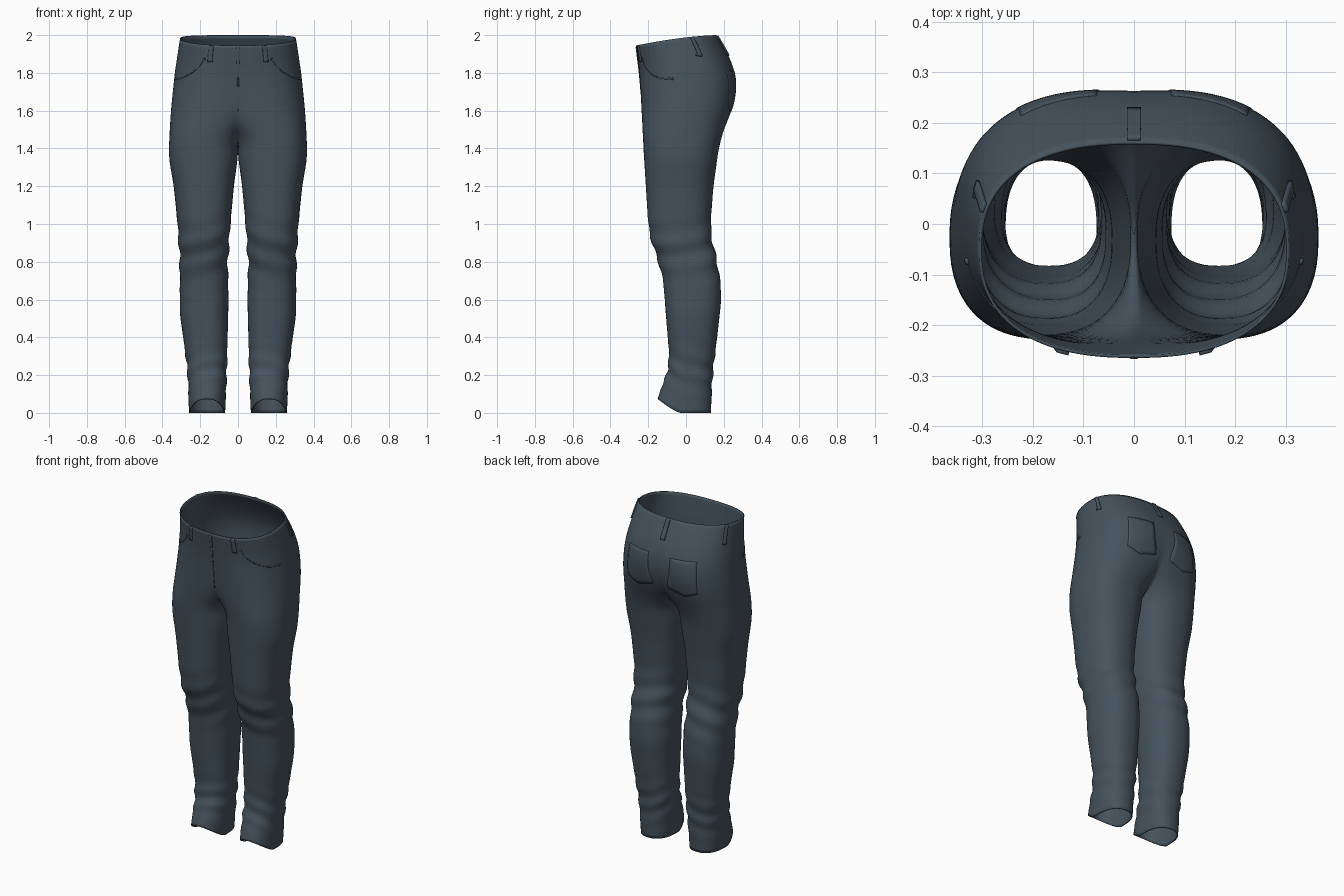
import bpy, bmesh, math
from mathutils import Vector

if "Cube" in bpy.data.objects:
    bpy.data.objects.remove(bpy.data.objects["Cube"], do_unlink=True)

denim = bpy.data.materials.new("slate_denim")
denim.use_nodes = True
colour = (0.06, 0.086, 0.11, 1)
denim.diffuse_color = colour
bsdf = denim.node_tree.nodes["Principled BSDF"]
bsdf.inputs["Base Color"].default_value = colour
bsdf.inputs["Roughness"].default_value = 0.9

# Silhouette profiles as (height, value)
OUTER = [(0, .26), (.2, .265), (.4, .29), (.52, .308), (.8, .308), (1, .32),
         (1.2, .34), (1.35, .366), (1.45, .364), (1.6, .355), (1.8, .335), (2, .307)]
INNER = [(0, .068), (.2, .06), (.6, .05), (.8, .055), (1, .04), (1.2, .022), (1.36, 0), (2, 0)]
FRONT = [(0, -.15), (.1, -.13), (.2, -.1), (.3, -.088), (.5, -.105), (.7, -.12), (.8, -.145),
         (.9, -.182), (1, -.2), (1.4, -.225), (1.8, -.245), (2, -.265)]
BACK = [(0, .132), (.2, .14), (.4, .165), (.6, .187), (.7, .182), (.8, .165), (.9, .14),
        (1, .13), (1.2, .145), (1.4, .173), (1.5, .2), (1.6, .242), (1.68, .262),
        (1.77, .266), (1.85, .245), (1.92, .21), (2, .162)]
# How far the two halves have parted: 0 is one oval, 1 is two separate legs
PARTING = [(0, 1), (1.44, 1), (1.5, .75), (1.58, .42), (1.7, .2), (1.85, .03), (2, 0)]
POWER = 2.4


def linear(keys, h):
    for (h0, v0), (h1, v1) in zip(keys, keys[1:]):
        if h <= h1:
            return v0 + (v1 - v0) * (h - h0) / (h1 - h0)
    return keys[-1][1]


def profile(keys, h):
    """Piecewise profile with softened corners."""
    w = max(0, min(.04, h, 2 - h))
    return sum(linear(keys, h + w * k / 3) for k in range(-3, 4)) / 7


def signed_power(v):
    return math.copysign(abs(v) ** (2 / POWER), v)


def surface(s, h):
    """Left half of the garment: s runs from front seam round the hip to back seam."""
    parting = min(1, profile(PARTING, h))
    xi, xo = profile(INNER, h), profile(OUTER, h)
    yf, yb = profile(FRONT, h), profile(BACK, h)
    rx, ry = (xo - xi) / (1 + parting), (yb - yf) / 2
    limit = math.acos(-min(1, parting ** (POWER / 2)))
    t = (2 * s - 1) * limit
    cx = xi + parting * rx
    # Cloth folds at the knee and ankle
    fold = .006 * math.exp(-((h - .85) / .13) ** 2) * math.sin(48 * h + 2.5 * math.cos(t + .6))
    fold += .005 * math.exp(-((h - .22) / .1) ** 2) * math.sin(60 * h + 3 * math.cos(t - .8))
    x = cx + (rx + fold) * signed_power(math.cos(t))
    y = (yf + yb) / 2 + (ry + fold) * signed_power(math.sin(t))
    # Waist dips at the front, hem rises over the instep
    dip = .055 * max(0, (.17 - y) / .435) ** 1.6
    rise = .07 * max(0, (-.03 - y) / .115) ** 1.3
    z = h - dip * max(0, (h - 1.7) / .3) + rise * max(0, 1 - h / .3)
    return Vector((max(0, x), y, z))


def normal(s, h):
    e = .004
    along = surface(min(1, s + e), h) - surface(max(0, s - e), h)
    up = surface(s, min(2, h + e)) - surface(s, max(0, h - e))
    return along.cross(up).normalized()


def s_near(x, h, back=False):
    """Position round the half where it reaches x, on the front or the back."""
    steps = [(i / 300) * .5 + (.5 if back else 0) for i in range(301)]
    return min(steps, key=lambda s: abs(surface(s, h).x - x))


def finish(name, bm, thickness=0):
    mesh = bpy.data.meshes.new(name)
    bm.to_mesh(mesh)
    bm.free()
    mesh.materials.append(denim)
    obj = bpy.data.objects.new(name, mesh)
    bpy.context.collection.objects.link(obj)
    mirror = obj.modifiers.new("Mirror", 'MIRROR')
    mirror.merge_threshold = .0005
    if thickness:
        solid = obj.modifiers.new("Thickness", 'SOLIDIFY')
        solid.thickness = thickness
        solid.offset = -1
    bpy.ops.object.select_all(action='DESELECT')
    obj.select_set(True)
    bpy.context.view_layer.objects.active = obj
    bpy.ops.object.shade_smooth_by_angle(angle=math.radians(50))
    return obj


def sheet(name, place, columns, rows, thickness):
    """Grid of quads; place(a, b) gives the point for a, b in 0..1."""
    bm = bmesh.new()
    grid = [[bm.verts.new(place(i / columns, j / rows)) for i in range(columns + 1)]
            for j in range(rows + 1)]
    for low, high in zip(grid, grid[1:]):
        for i in range(columns):
            bm.faces.new((low[i], low[i + 1], high[i + 1], high[i]))
    bmesh.ops.remove_doubles(bm, verts=bm.verts, dist=.0004)
    return finish(name, bm, thickness)


def patch(name, where, columns, rows, lift):
    """Thin piece of cloth lying on the garment; where(a, b) gives (s, h)."""
    def place(a, b):
        s, h = where(a, b)
        p = surface(s, h) + normal(s, h) * lift
        if s in (0, 1):
            p.x = 0
        return p
    return sheet(name, place, columns, rows, lift + .002)


# Trousers: legs, seat and waist in one cloth shell
sheet("trousers", lambda a, b: surface(a, 2 * b), 56, 100, .006)

# Belt loops
side = .013
front_s = s_near(.145, 1.93)
back_s = s_near(.013, 1.93, True)
for name, s0, s1 in (("front_belt_loops", front_s - side, front_s + side),
                     ("side_belt_loops", .6 - side, .6 + side),
                     ("back_belt_loop", back_s, 1)):
    patch(name, lambda a, b: (s0 + (s1 - s0) * a, 1.89 + .105 * b), 3, 8, .007)

# Front centre seam
seam_s = s_near(.005, 1.8)
patch("fly_seam", lambda a, b: (seam_s * a, 1.6 + .39 * b), 2, 20, .003)


# Curved front pocket edges
def pocket_edge(a, b):
    angle = a * math.pi / 2
    return .17 + .25 * (1 - math.cos(angle)), 1.77 + .14 * (1 - math.sin(angle)) + .008 * b


patch("front_pocket_edges", pocket_edge, 20, 1, .002)

# Back pockets, pointed at the bottom
outer_s, inner_s = s_near(.23, 1.72, True), s_near(.07, 1.72, True)


def back_pocket(a, b):
    depth = .19 + .03 * (1 - abs(2 * a - 1))
    return outer_s + (inner_s - outer_s) * a, 1.81 - depth * (1 - b)


patch("back_pockets", back_pocket, 12, 12, .002)

# Pocket rivets
bm = bmesh.new()
for s, h in ((.165, 1.905), (.42, 1.775), (.58, 1.9)):
    n = normal(s, h)
    matrix = n.to_track_quat('Z', 'Y').to_matrix().to_4x4()
    matrix.translation = surface(s, h) + n * .002
    bmesh.ops.create_cone(bm, cap_ends=True, segments=12, radius1=.008, radius2=.006,
                          depth=.008, matrix=matrix)
finish("pocket_rivets", bm)
